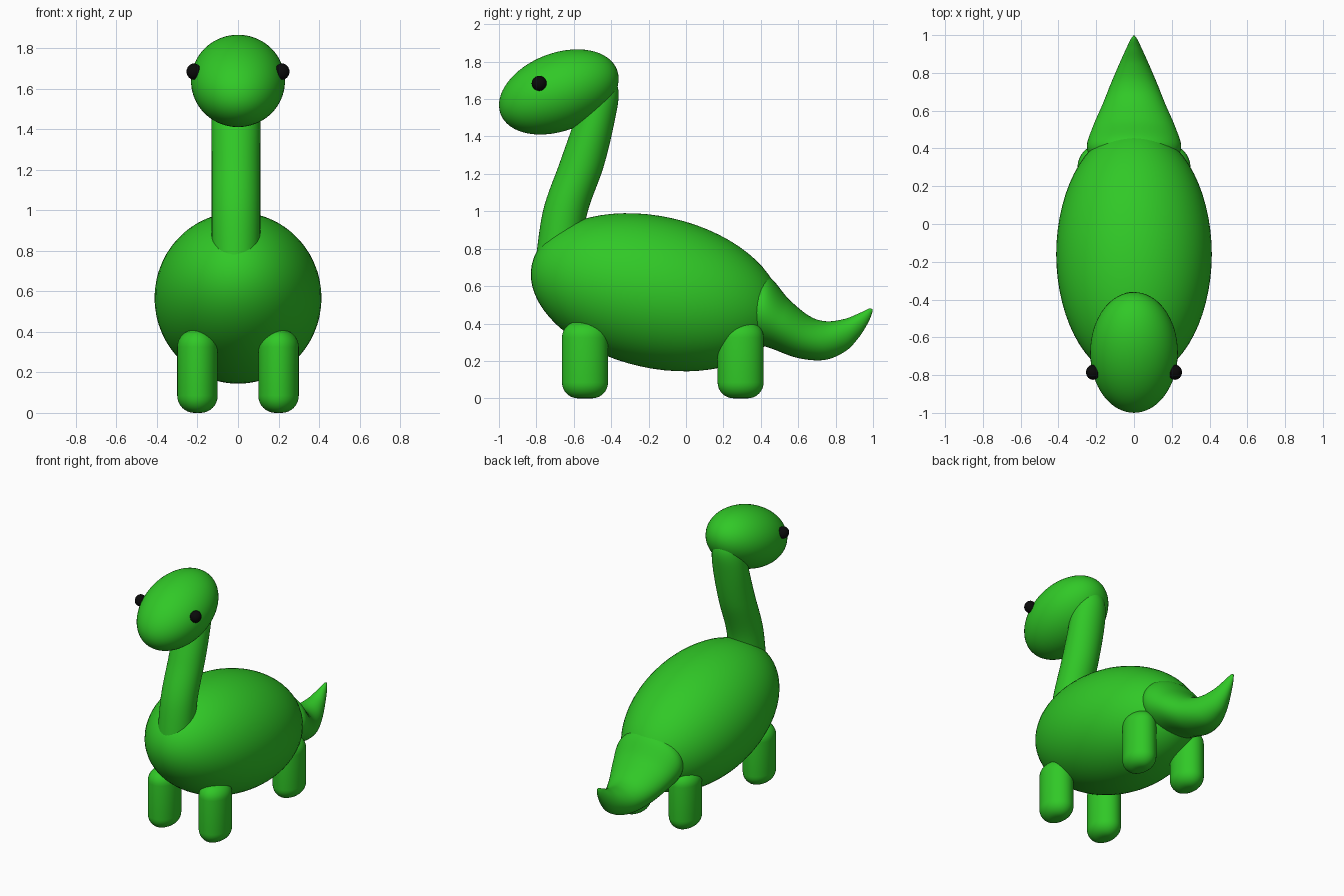
import bpy, bmesh, math

cube = bpy.data.objects.get("Cube")
if cube:
    bpy.data.objects.remove(cube, do_unlink=True)


def make_material(name, rgb):
    mat = bpy.data.materials.new(name)
    mat.use_nodes = True
    mat.diffuse_color = (*rgb, 1)
    mat.node_tree.nodes["Principled BSDF"].inputs["Base Color"].default_value = (*rgb, 1)
    return mat


green = make_material("leaf green", (0.03, 0.58, 0.02))
black = make_material("eye black", (0.003, 0.003, 0.003))


def finish(name, bm, mat):
    bmesh.ops.recalc_face_normals(bm, faces=bm.faces)
    mesh = bpy.data.meshes.new(name)
    bm.to_mesh(mesh)
    bm.free()
    mesh.materials.append(mat)
    for poly in mesh.polygons:
        poly.use_smooth = True
    obj = bpy.data.objects.new(name, mesh)
    bpy.context.collection.objects.link(obj)
    return obj


def ellipsoid(name, loc, radii, tilt, mat, segments=64):
    bm = bmesh.new()
    bmesh.ops.create_uvsphere(bm, u_segments=segments, v_segments=segments // 2, radius=1)
    obj = finish(name, bm, mat)
    obj.location, obj.scale = loc, radii
    obj.rotation_euler.x = math.radians(tilt)
    return obj


def skin(name, rings, mat):
    """Bridge a list of closed rings of points and cap both ends."""
    bm = bmesh.new()
    loops = [[bm.verts.new(p) for p in ring] for ring in rings]
    n = len(loops[0])
    for a, b in zip(loops, loops[1:]):
        for i in range(n):
            j = (i + 1) % n
            bm.faces.new((a[i], a[j], b[j], b[i]))
    bm.faces.new(loops[0])
    bm.faces.new(loops[-1])
    return finish(name, bm, mat)


def catmull(a, b, c, d, t):
    return [0.5 * (2 * q + (r - p) * t + (2 * p - 5 * q + 4 * r - s) * t * t
                   + (3 * q - p - 3 * r + s) * t ** 3) for p, q, r, s in zip(a, b, c, d)]


def loft(name, sections, mat, x0=0, steps=8, n=40):
    """Sections are (y, z) of one edge, (y, z) of the other edge, half width."""
    padded = [sections[0]] + sections + [sections[-1]]
    smooth = [catmull(*padded[i:i + 4], k / steps)
              for i in range(len(sections) - 1) for k in range(steps)]
    smooth.append(sections[-1])
    rings = []
    for y1, z1, y2, z2, w in smooth:
        ring = []
        for k in range(n):
            a = math.tau * k / n
            c = math.cos(a) / 2
            ring.append((x0 + w * math.sin(a),
                         (y1 + y2) / 2 + (y1 - y2) * c,
                         (z1 + z2) / 2 + (z1 - z2) * c))
        rings.append(ring)
    return skin(name, rings, mat)


# Body and head
ellipsoid("body", (0, -0.16, 0.567), (0.412, 0.681, 0.405), -12.8, green)
ellipsoid("head", (0, -0.68, 1.638), (0.232, 0.333, 0.208), 20.9, green)

# Neck
loft("neck", [
    (-0.81, 0.68, -0.56, 0.66, 0.12),
    (-0.765, 1.0, -0.535, 0.96, 0.12),
    (-0.675, 1.26, -0.44, 1.24, 0.12),
    (-0.60, 1.48, -0.382, 1.48, 0.12),
    (-0.58, 1.61, -0.36, 1.63, 0.11),
    (-0.54, 1.69, -0.39, 1.71, 0.075),
    (-0.47, 1.73, -0.46, 1.73, 0.005),
], green, x0=-0.01)

# Upturned tail
loft("tail", [
    (0.36, 0.66, 0.29, 0.36, 0.21),
    (0.45, 0.645, 0.36, 0.30, 0.25),
    (0.55, 0.53, 0.46, 0.265, 0.222),
    (0.66, 0.44, 0.60, 0.215, 0.168),
    (0.75, 0.412, 0.74, 0.205, 0.122),
    (0.85, 0.425, 0.85, 0.25, 0.077),
    (0.93, 0.457, 0.92, 0.32, 0.043),
    (0.98, 0.48, 0.974, 0.405, 0.018),
    (0.998, 0.475, 0.998, 0.465, 0.003),
], green)


# Stubby legs with rounded ends
def leg(name, x, y, height=0.41, rx=0.1, ry=0.123, corner=0.085):
    profile = []
    for k in range(9):
        a = math.pi / 2 * k / 8
        inset = corner * (1 - math.sin(a))
        profile.append((inset, corner * (1 - math.cos(a))))
    profile += [(inset, height - z) for inset, z in reversed(profile)]
    rings = []
    for inset, z in profile:
        s = 1 - inset / rx
        rings.append([(x + rx * s * math.cos(math.tau * k / 40),
                       y + (ry - inset) * math.sin(math.tau * k / 40), z) for k in range(40)])
    skin(name, rings, green)


for side, sx in (("left", 1), ("right", -1)):
    leg("front_leg_" + side, sx * 0.2, -0.54)
    leg("back_leg_" + side, sx * 0.2, 0.292)
    ellipsoid("eye_" + side, (sx * 0.217, -0.785, 1.684), (0.037, 0.04, 0.04), 0, black, 24)
